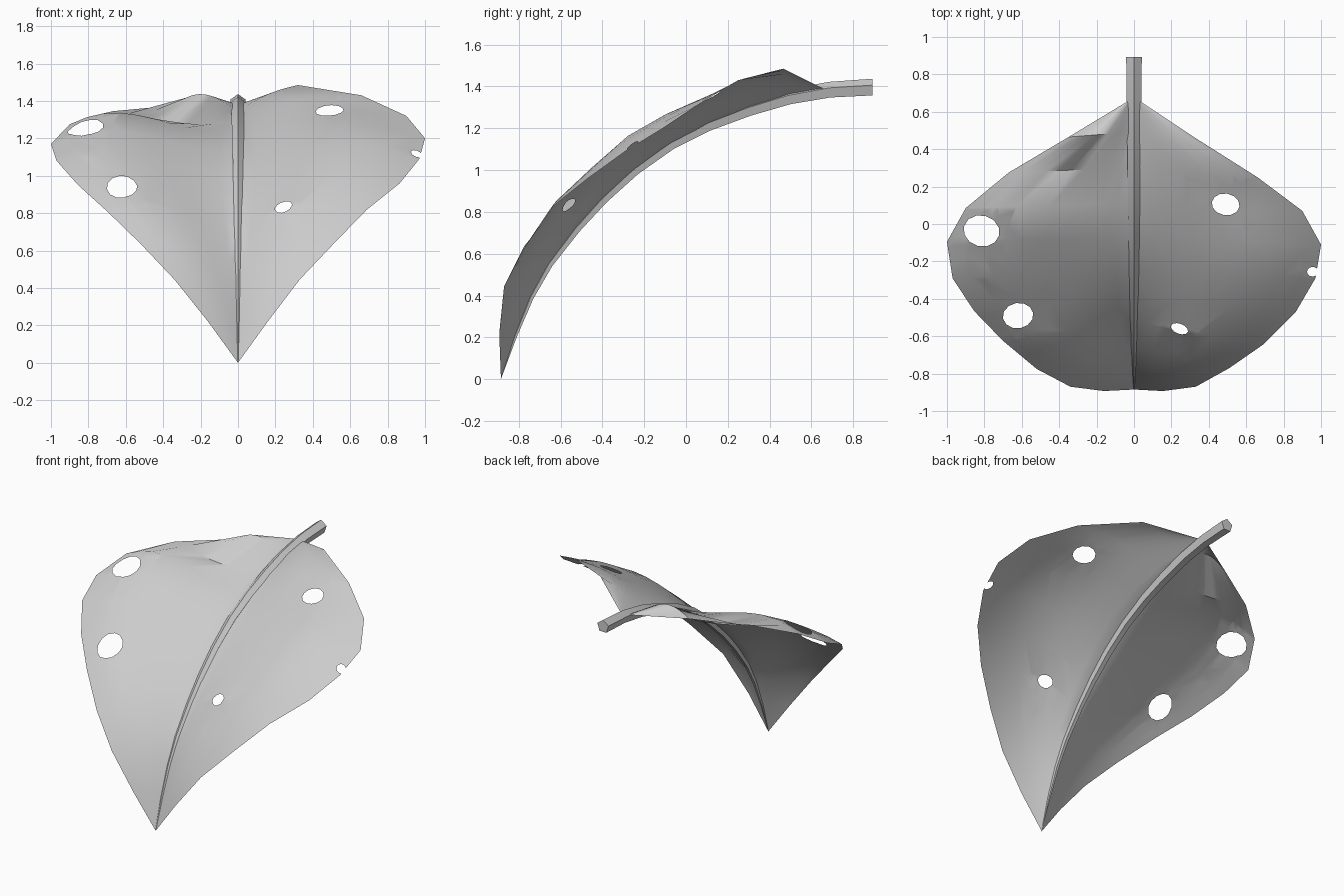
import bpy, bmesh
from math import sin, cos, pi, radians
from mathutils import Vector

if "Cube" in bpy.data.objects:
    bpy.data.objects.remove(bpy.data.objects["Cube"])

# underside line of the midrib (y, z), stalk end to tip
RIB = [(.893, 1.357), (.69, 1.347), (.5, 1.315), (.31, 1.26), (.12, 1.19), (-.06, 1.10),
       (-.23, .98), (-.38, .845), (-.51, .705), (-.64, .54), (-.73, .385), (-.81, .2), (-.885, .0)]
# leaf margins (x, y, z)
RIGHT = [(.035, .655, 1.39), (.32, .465, 1.485), (.66, .25, 1.43), (.90, .07, 1.32),
         (1.0, -.11, 1.20), (.97, -.29, 1.09), (.865, -.47, .96), (.69, -.645, .82),
         (.51, -.77, .635), (.33, -.87, .445), (.155, -.893, .215)]
LEFT = [(-.035, .655, 1.39), (-.35, .465, 1.375), (-.67, .275, 1.345), (-.90, .085, 1.275),
        (-1.0, -.095, 1.17), (-.97, -.29, 1.08), (-.855, -.465, .95), (-.70, -.625, .81),
        (-.52, -.775, .635), (-.34, -.87, .445), (-.16, -.893, .22)]
# per row: bulge height, and skew of its crest towards the margin
BULGE_R = [(0, 1), (.02, 1), (.05, 1), (.07, 1), (.10, 1.2), (.115, 1.2), (.10, 1.1), (.09, 1),
           (.06, 1), (.04, 1), (.015, 1)]
BULGE_L = [(0, 1), (.075, 1.1), (-.035, 1), (.08, 1.9), (.09, 1.9), (.07, 1.7), (.06, 1.5),
           (.07, 1.4), (.05, 1.2), (.03, 1), (.015, 1)]
# holes: x, y, half width, half depth, turn
HOLES = [(-.815, -.037, .097, .083, -15), (-.62, -.49, .082, .068, 10), (.49, .105, .075, .058, -10),
         (.243, -.56, .048, .027, -20), (.955, -.255, .030, .026, 0), (.98, -.257, .03, .012, 0)]


def finish(name, bm):
    me = bpy.data.meshes.new(name)
    bm.to_mesh(me)
    bm.free()
    ob = bpy.data.objects.new(name, me)
    bpy.context.collection.objects.link(ob)
    bpy.context.view_layer.objects.active = ob
    ob.select_set(True)
    bpy.ops.object.shade_smooth_by_angle(angle=radians(40))
    ob.select_set(False)
    return ob


# midrib: tapering five-sided tube
bm = bmesh.new()
centres, rings = [], []
n = len(RIB)
for i, (y, z) in enumerate(RIB):
    a, b = Vector(RIB[min(i + 1, n - 1)]), Vector(RIB[max(i - 1, 0)])
    t = (b - a).normalized()
    nrm = Vector((0, -t.y, t.x))
    if i == 0:
        nrm = Vector((0, 0, 1))
    r = .043 * (1 - i / (n - 1)) ** .7 + .001
    c = Vector((0, y, z)) + nrm * .81 * r
    centres.append(c)
    rings.append([bm.verts.new(c + nrm * r * cos(k * 2 * pi / 5) + Vector((r * sin(k * 2 * pi / 5), 0, 0)))
                  for k in range(5)])
for p, q in zip(rings, rings[1:]):
    for k in range(5):
        bm.faces.new((p[k], p[(k + 1) % 5], q[(k + 1) % 5], q[k]))
bm.faces.new(rings[0])
bm.faces.new(rings[-1])
bmesh.ops.recalc_face_normals(bm, faces=bm.faces)
finish("midrib_stalk", bm)

# leaf blade: bulging rows spanned from the rib to each margin
bm = bmesh.new()
COLS = 10
for margin, bulge in ((RIGHT, BULGE_R), (LEFT, BULGE_L)):
    rows = []
    for c, e, (h, skew) in zip(centres[1:], margin, bulge):
        row = []
        for j in range(COLS + 1):
            f = j / COLS
            p = c.lerp(Vector(e), f)
            p.z += h * sin(pi * f ** skew)
            row.append(bm.verts.new(p))
        rows.append(row)
    rows.append([bm.verts.new(Vector((0, -.885, 0))) for _ in range(COLS + 1)])
    for p, q in zip(rows, rows[1:]):
        for j in range(COLS):
            bm.faces.new((p[j], q[j], q[j + 1], p[j + 1]))
bmesh.ops.remove_doubles(bm, verts=bm.verts, dist=.0005)
bmesh.ops.recalc_face_normals(bm, faces=bm.faces)
bm.normal_update()
if sum(f.normal.z for f in bm.faces) < 0:
    bmesh.ops.reverse_faces(bm, faces=bm.faces)

# bitten holes: slice the blade along each outline and drop the inside
SIDES = 12
for hx, hy, rx, ry, turn in HOLES:
    w = radians(turn)
    pts = []
    for k in range(SIDES):
        a = 2 * pi * k / SIDES
        u, v = rx * cos(a), ry * sin(a)
        pts.append(Vector((hx + u * cos(w) - v * sin(w), hy + u * sin(w) + v * cos(w), 0)))
    planes = []
    for p, q in zip(pts, pts[1:] + pts[:1]):
        d = q - p
        planes.append((p, Vector((d.y, -d.x, 0)).normalized()))
    for p, nrm in planes:
        near = [f for f in bm.faces
                if min(v.co.x for v in f.verts) < hx + rx and max(v.co.x for v in f.verts) > hx - rx
                and min(v.co.y for v in f.verts) < hy + rx and max(v.co.y for v in f.verts) > hy - rx]
        geom = list({v for f in near for v in f.verts}) + list({e for f in near for e in f.edges}) + near
        bmesh.ops.bisect_plane(bm, geom=geom, dist=1e-6, plane_co=p, plane_no=nrm)

    def inside(f):
        c = f.calc_center_median()
        return all((Vector((c.x, c.y, 0)) - p).dot(nrm) < 0 for p, nrm in planes)
    bmesh.ops.delete(bm, geom=[f for f in bm.faces if inside(f)], context='FACES')
finish("leaf_blade", bm)
